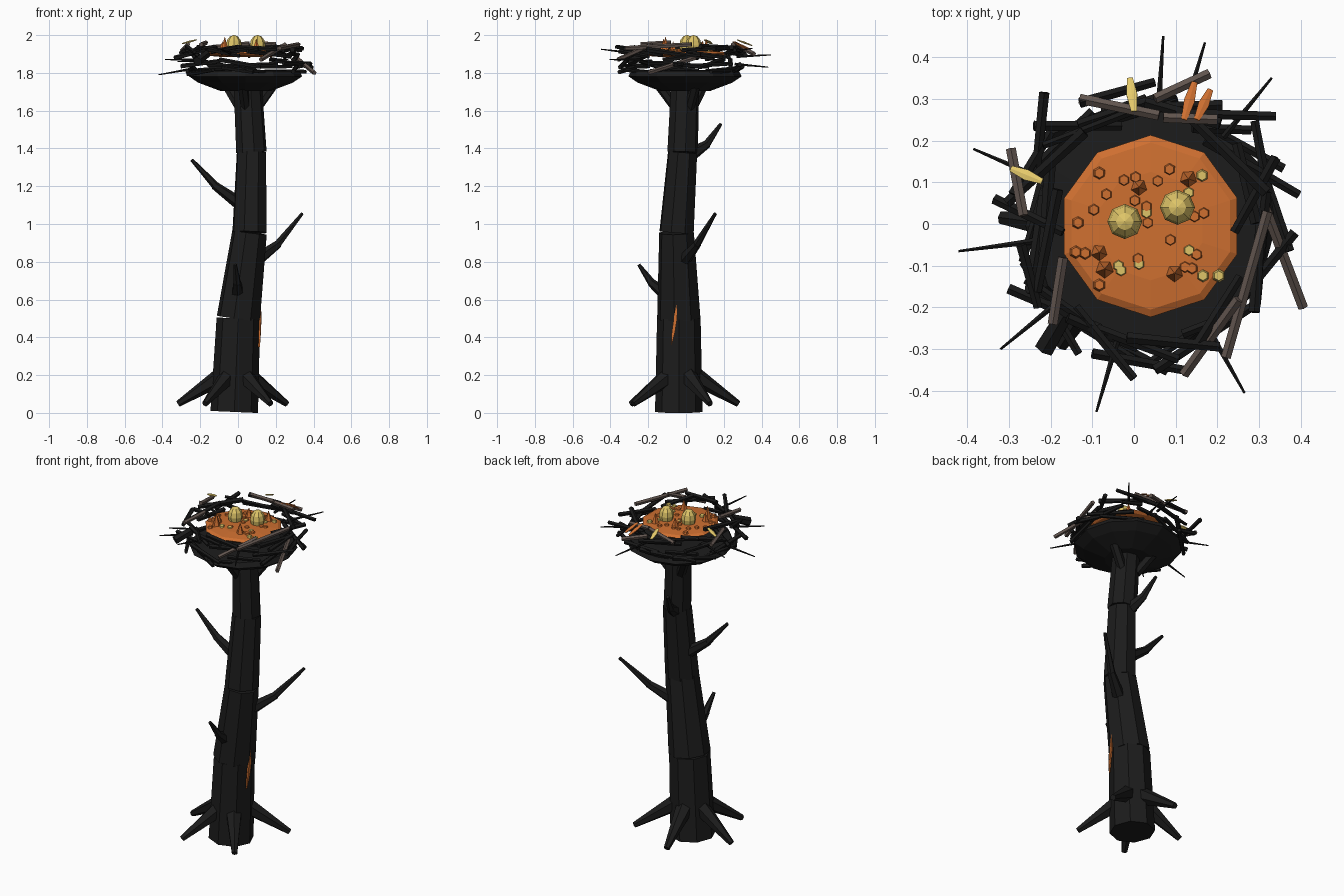
import bpy, bmesh, math, random
from mathutils import Vector, Matrix

if "Cube" in bpy.data.objects:
    bpy.data.objects.remove(bpy.data.objects["Cube"])

random.seed(4)

def mat(name, r, g, b):
    m = bpy.data.materials.new(name)
    m.diffuse_color = (r, g, b, 1)
    m.use_nodes = True
    m.node_tree.nodes["Principled BSDF"].inputs["Base Color"].default_value = m.diffuse_color
    return m

CHAR = mat("charred_wood", .0115, .0115, .0115)
TWIG = mat("dark_twig", .0095, .0095, .0095)
BROWN = mat("brown_twig", .12, .09, .077)
EMBER = mat("ember_orange", .62, .16, .03)
GOLD = mat("egg_gold", .74, .56, .14)
YELLOW = mat("feather_yellow", .8, .6, .15)
CX, CY = .04, -.005          # nest centre

def finish(bm, name, m):
    bmesh.ops.recalc_face_normals(bm, faces=bm.faces)
    me = bpy.data.meshes.new(name)
    bm.to_mesh(me)
    bm.free()
    me.materials.append(m)
    ob = bpy.data.objects.new(name, me)
    bpy.context.collection.objects.link(ob)
    return ob

def rod(bm, a, b, r0, r1, n=6, flat=1):
    """Tapered prism from a to b, optionally flattened."""
    a, b = Vector(a), Vector(b)
    d = b - a
    mx = Matrix.Translation((a + b) / 2) @ d.to_track_quat('Z', 'Y').to_matrix().to_4x4()
    bmesh.ops.create_cone(bm, cap_ends=True, segments=n, radius1=r0, radius2=r1,
                          depth=d.length, matrix=mx @ Matrix.Diagonal((1, flat, 1, 1)))

def lathe(name, prof, n, phase, m):
    """Revolved profile around the nest centre."""
    bm = bmesh.new()
    rings = [[bm.verts.new((CX + r * math.cos(phase + math.tau * i / n),
                            CY + r * math.sin(phase + math.tau * i / n), z))
              for i in range(n)] for r, z in prof]
    for lo, hi in zip(rings, rings[1:]):
        for i in range(n):
            j = (i + 1) % n
            bm.faces.new((lo[i], lo[j], hi[j], hi[i]))
    bm.faces.new(rings[0])
    bm.faces.new(rings[-1])
    return finish(bm, name, m)

# Trunk: four bent, tapered segments
bm = bmesh.new()
path = [((-.02, -.038, .005), .126), ((.002, -.038, .5), .117), ((.061, -.05, .955), .095),
        ((.071, -.018, 1.38), .082), ((.052, -.005, 1.73), .077)]
for (a, ra), (b, rb) in zip(path, path[1:]):
    rod(bm, a, b, ra, rb * .985, 8)
finish(bm, "trunk", CHAR)

# Roots: five splayed spurs
bm = bmesh.new()
for deg in (30, 100, 172, 238, 306):
    t = math.radians(deg)
    c, s = math.cos(t), math.sin(t)
    rod(bm, (-.01 + .07 * c, -.028 + .07 * s, .2), (-.01 + .31 * c, -.028 + .31 * s, .048),
        .05, .017)
finish(bm, "roots", CHAR)

# Broken branches: thick stub then thin tip
bm = bmesh.new()
for a, b, c in [((.1, -.01, .81), (.215, .06, .895), (.34, .155, 1.055)),
                ((.02, -.03, 1.1), (-.125, -.04, 1.205), (-.245, -.05, 1.34)),
                ((.055, .03, 1.37), (.025, .115, 1.425), (-.005, .185, 1.53)),
                ((.0, -.11, .63), (-.005, -.185, .69), (-.015, -.25, .785))]:
    rod(bm, a, b, .036, .022)
    rod(bm, Vector(b) - (Vector(b) - Vector(a)) * .08, c, .022, .009)
finish(bm, "branches", CHAR)

# Braces under the bowl
bm = bmesh.new()
for deg in (20, 140, 260):
    t = math.radians(deg)
    c, s = math.cos(t), math.sin(t)
    rod(bm, (.05 + .05 * c, .05 * s, 1.61), (.05 + .14 * c, .14 * s, 1.73), .027, .027)
finish(bm, "bowl_braces", CHAR)

# Glowing crack on the trunk
bm = bmesh.new()
pts = [(.116, -.078, .35), (.122, -.058, .43), (.124, -.047, .5), (.122, -.05, .58),
       (.121, -.065, .5), (.119, -.076, .42)]
f = bm.faces.new([bm.verts.new(p) for p in pts])
ext = bmesh.ops.extrude_face_region(bm, geom=[f])
bmesh.ops.translate(bm, vec=(-.0095, 0, 0),
                    verts=[v for v in ext["geom"] if isinstance(v, bmesh.types.BMVert)])
finish(bm, "trunk_crack", EMBER)

# Bowl and ember bed
lathe("nest_bowl", [(.13, 1.703), (.25, 1.748), (.3, 1.782), (.285, 1.81), (.2, 1.815)],
      12, 0, CHAR)
lathe("ember_bed", [(.13, 1.884), (.2, 1.89), (.218, 1.902), (.2, 1.912), (.13, 1.919)],
      10, math.radians(18), EMBER)

# Dark twigs: long outlying sticks, then two loose layers around the rim
bm = bmesh.new()
outer = [(-.215, .315, -.235, .12), (-.24, .235, -.03, .235), (.1, .265, .34, .258),
         (.14, .23, .28, .225), (.17, .2, .395, .07), (.34, .16, .24, -.02),
         (-.335, .06, -.17, -.02), (-.3, -.155, -.08, -.25), (-.14, -.2, 0, -.37),
         (.05, -.35, .28, -.2), (.385, -.02, .24, -.2), (-.13, .29, .05, .34),
         (-.29, .07, -.2, .22), (-.1, -.31, .12, -.35), (-.27, -.05, -.23, -.2)]
for i, (x0, y0, x1, y1) in enumerate(outer):
    z = (1.9, 1.85, 1.925)[i % 3]
    k = random.uniform(-.025, .025)
    rod(bm, (x0, y0, z - k), (x1, y1, z + k), .013, .011, 5)
rod(bm, (-.215, -.3, 1.86), (-.165, -.215, 1.9), .026, .022, 6)
for count, zc, dz, r0 in ((15, 1.825, .022, .27), (15, 1.91, .03, .25)):
    for i in range(count):
        t = math.tau * (i + random.uniform(-.3, .3)) / count
        r = random.uniform(r0, r0 + .04)
        p = Vector((CX + r * math.cos(t), CY + r * math.sin(t), zc + random.uniform(-dz, dz)))
        u = t + math.pi / 2 + random.uniform(-.35, .35)
        h = random.uniform(.09, .13)
        d = Vector((math.cos(u) * h, math.sin(u) * h, random.uniform(-.02, .02)))
        w = random.uniform(.010, .015)
        rod(bm, p - d, p + d, w, w * .85, 5)
finish(bm, "dark_twigs", TWIG)

# Brown twigs
bm = bmesh.new()
for x0, y0, z0, x1, y1, z1 in [
        (-.13, .3, 1.935, .06, .26, 1.955), (.05, .3, 1.93, .18, .36, 1.9),
        (-.295, .18, 1.92, -.265, .02, 1.95), (-.17, -.08, 1.96, -.195, -.24, 1.95),
        (.31, .05, 1.88, .405, -.2, 1.8), (.32, .03, 1.95, .22, -.32, 1.93),
        (.12, -.36, 1.87, .25, -.18, 1.95), (.07, .255, 1.955, .2, .25, 1.95)]:
    rod(bm, (x0, y0, z0), (x1, y1, z1), .0125, .0125, 5)
finish(bm, "brown_twigs", BROWN)

# Thin thorns pointing outwards
bm = bmesh.new()
for x, y, z in [(.07, .45, 1.895), (.17, .435, 1.83), (.33, .35, 1.93), (-.385, .18, 1.87),
                (-.42, -.065, 1.79), (-.32, -.3, 1.86), (-.09, -.45, 1.925), (.265, -.405, 1.87)]:
    tip = Vector((x, y, z))
    rod(bm, Vector((CX, CY, 1.87)).lerp(tip, .6), tip, .008, .003, 5)
finish(bm, "thorns", TWIG)

# Eggs
for i, (x, y) in enumerate([(-.022, .006), (.104, .04)]):
    bm = bmesh.new()
    bmesh.ops.create_uvsphere(bm, u_segments=8, v_segments=6, radius=.042,
                              matrix=Matrix.Translation((x, y, 1.945)) @ Matrix.Diagonal((1, 1, 1.32, 1)))
    finish(bm, f"egg_{i + 1}", GOLD)

# Ember spikes
bm = bmesh.new()
for x, y, h in [(.012, .088, .055), (.13, .108, .06), (-.083, -.068, .05),
                (-.07, -.108, .075), (.097, -.118, .065)]:
    rod(bm, (x, y, 1.905), (x, y, 1.915 + h), .025, .001, 5)
finish(bm, "ember_spikes", EMBER)

# Pebbles scattered on the ember bed: small six-sided studs
def pebbles(name, pts, m):
    bm = bmesh.new()
    for x, y in pts:
        rod(bm, (x, y, 1.91), (x, y, 1.926), .0165, .0115)
    finish(bm, name, m)

pebbles("ember_pebbles", [(-.083, .122), (-.066, .071), (-.096, .034), (-.134, .003),
                          (-.024, .105), (.004, .112), (.057, .103), (.085, .131),
                          (.03, .042), (.033, .003), (.087, -.038), (.145, .018),
                          (.167, .026), (-.117, -.07), (-.139, -.067), (-.083, -.146),
                          (.01, -.083), (.122, -.103), (.139, -.106), (.15, -.073),
                          (.002, .056)], EMBER)
pebbles("gold_pebbles", [(.03, .027), (.131, .075), (.163, .116), (.012, -.096),
                         (-.031, -.111), (-.037, -.1), (.132, -.063), (.165, -.124),
                         (.203, -.124)], GOLD)

# Feathers: thin pointed blades caught in the rim
def feathers(name, items, m):
    bm = bmesh.new()
    for a, b in items:
        a, b = Vector(a), Vector(b)
        mid = a.lerp(b, .5)
        rod(bm, a, mid, .008, .015, 6, .35)
        rod(bm, mid, b, .015, .008, 6, .35)
    finish(bm, name, m)

feathers("yellow_feathers", [((.0, .27, 1.975), (-.01, .35, 1.945)),
                             ((-.22, .102, 1.975), (-.295, .133, 1.955))], YELLOW)
feathers("orange_feathers", [((.12, .25, 1.965), (.145, .34, 1.925)),
                             ((.15, .25, 1.965), (.183, .322, 1.925))], EMBER)
